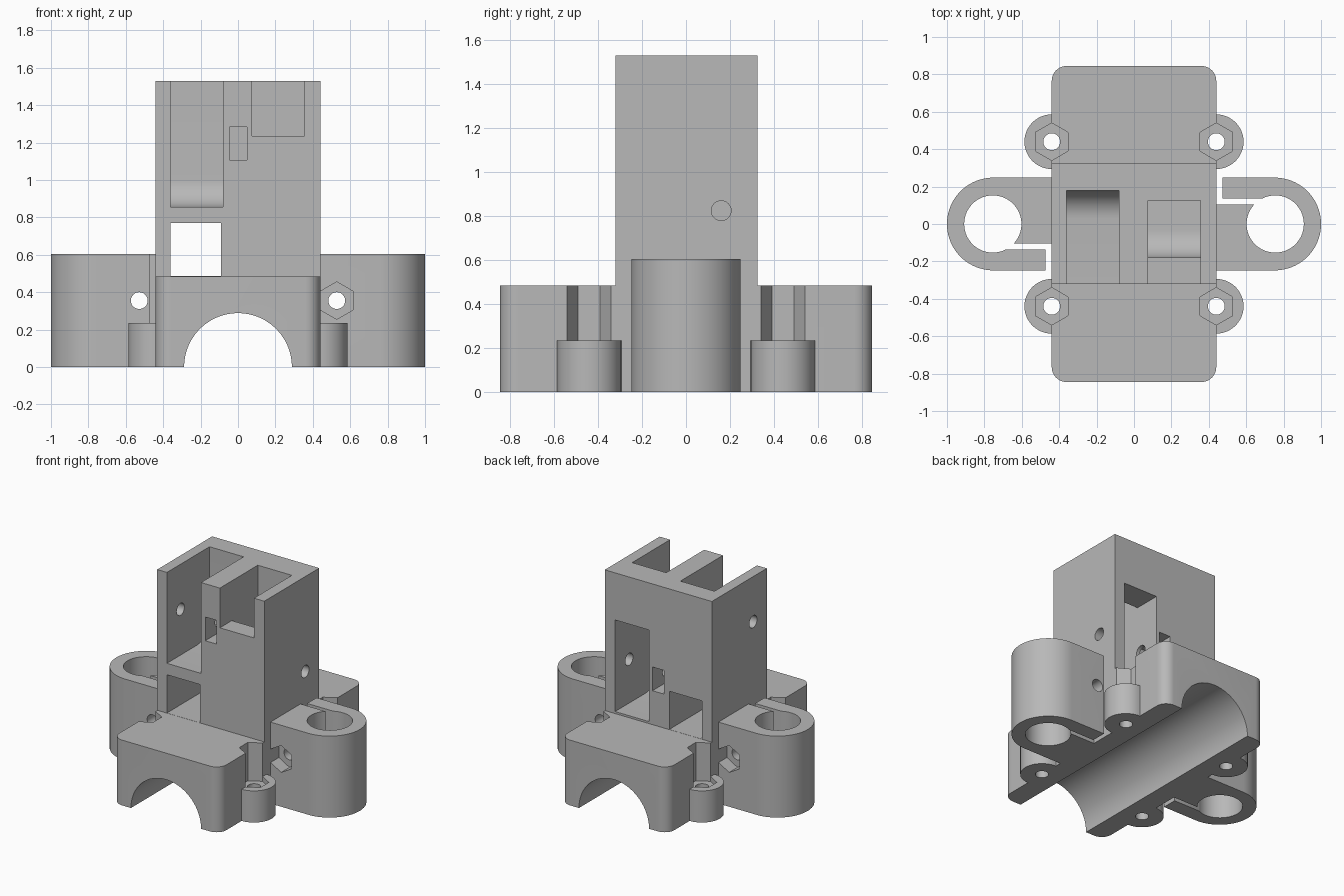
import bpy, bmesh
from math import pi, sin, cos, radians
from mathutils import Vector

cube = bpy.data.objects.get("Cube")
if cube:
    bpy.data.objects.remove(cube, do_unlink=True)

grey = bpy.data.materials.new("plain grey")
grey.use_nodes = True
colour = (0.48, 0.48, 0.48, 1)
grey.diffuse_color = colour
grey.node_tree.nodes["Principled BSDF"].inputs["Base Color"].default_value = colour


def arc(u, v, r, start, end, n):
    return [(u + r * cos(radians(start + (end - start) * i / n)),
             v + r * sin(radians(start + (end - start) * i / n))) for i in range(n + 1)]


def circle(u, v, r, n=64, start=0):
    return arc(u, v, r, start, start + 360, n)[:-1]


def hexagon(u, v):
    return circle(u, v, 0.1, 6, 30)


def rect(u0, u1, v0, v1):
    return [(u0, v0), (u1, v0), (u1, v1), (u0, v1)]


def prism(name, profile, axis, lo, hi):
    """Extrude a 2D profile along an axis."""
    place = {"x": lambda u, v, w: (w, u, v),
             "y": lambda u, v, w: (u, w, v),
             "z": lambda u, v, w: (u, v, w)}[axis]
    bm = bmesh.new()
    face = bm.faces.new([bm.verts.new(place(u, v, lo)) for u, v in profile])
    out = bmesh.ops.extrude_face_region(bm, geom=[face])
    verts = [g for g in out["geom"] if isinstance(g, bmesh.types.BMVert)]
    bmesh.ops.translate(bm, verts=verts, vec=Vector(place(0, 0, hi - lo)))
    bmesh.ops.recalc_face_normals(bm, faces=bm.faces)
    mesh = bpy.data.meshes.new(name)
    bm.to_mesh(mesh)
    bm.free()
    mesh.materials.append(grey)
    ob = bpy.data.objects.new(name, mesh)
    bpy.context.collection.objects.link(ob)
    return ob


def combine(target, tool, operation="DIFFERENCE"):
    """Apply a boolean and discard the tool."""
    mod = target.modifiers.new("cut", "BOOLEAN")
    mod.operation = operation
    mod.solver = "EXACT"
    mod.object = tool
    bpy.context.view_layer.objects.active = target
    bpy.ops.object.modifier_apply(modifier=mod.name)
    bpy.data.objects.remove(tool, do_unlink=True)


def turned(profile, s):
    return [(s * u, s * v) for u, v in profile]


def span(a, b, s):
    return min(a * s, b * s), max(a * s, b * s)


# Saddle base with rounded corners, and the tower on it
outline = []
for sx, sy, a in ((1, 1, 0), (-1, 1, 90), (-1, -1, 180), (1, -1, 270)):
    outline += arc(sx * 0.36, sy * 0.765, 0.08, a, a + 90, 10)
bracket = prism("rod_bracket", outline, "z", 0, 0.485)
combine(bracket, prism("tower", rect(-0.44, 0.44, -0.32, 0.325), "z", 0.2, 1.53), "UNION")

# Split clamps, one the half-turn copy of the other
for s in (1, -1):
    stadium = arc(0.752, 0, 0.248, -90, 90, 40) + [(0.38, 0.248), (0.38, -0.248)]
    clamp = prism("clamp", turned(stadium, s), "z", 0, 0.605)
    combine(clamp, prism("bore", turned(circle(0.755, 0, 0.153), s), "z", -0.1, 0.8))
    combine(clamp, prism("slit", turned(rect(0.3, 0.72, 0.105, 0.137), s), "z", -0.1, 0.8))
    combine(clamp, prism("gap", turned(rect(0.3, 0.472, 0.12, 0.4), s), "z", -0.1, 0.8))
    combine(bracket, clamp, "UNION")

# Screw ears at the four sides
corners = [(x, y) for x in (-0.44, 0.44) for y in (-0.44, 0.44)]
for x, y in corners:
    combine(bracket, prism("ear", circle(x, y, 0.146, 48), "z", 0, 0.235), "UNION")
for x, y in corners:
    combine(bracket, prism("nut_seat", hexagon(x, y), "z", 0.2, 0.55))
    combine(bracket, prism("screw_hole", circle(x, y, 0.045, 32), "z", -0.1, 0.4))

# Half-round channel through the underside
combine(bracket, prism("channel", circle(0, 0, 0.288, 96), "y", -1, 1))

# Front pocket with a curved floor, open at the top
front_pocket = [(-0.4, 0.855)] + arc(0.03, 1.005, 0.15, -90, 0, 12) + [(0.18, 1.6), (-0.4, 1.6)]
combine(bracket, prism("front_pocket", front_pocket, "x", -0.36, -0.08))

# Rear pocket with a shaft to the top and a notch in the front
rear_pocket = ([(0.4, 0.5)] + arc(-0.03, 0.65, 0.15, 270, 180, 12)
               + [(-0.18, 1.235), (-0.4, 1.235), (-0.4, 1.6),
                  (0.125, 1.6), (0.125, 1.18), (0.4, 1.18)])
combine(bracket, prism("rear_pocket", rear_pocket, "x", 0.075, 0.355))

# Passage through the foot of the tower
combine(bracket, prism("passage", rect(-0.36, -0.09, 0.486, 0.77), "y", -0.5, 0.5))

# Side screws into nut slots, front and rear
for s, z in ((-1, 1.195), (1, 0.825)):
    combine(bracket, prism("nut_slot", rect(-0.045, 0.048, z - 0.088, z + 0.088), "y",
                           *span(0.07, 0.5, s)))
    combine(bracket, prism("side_hole", circle(s * 0.16, z, 0.045, 32), "x",
                           *span(0, 0.6, s)))

# Clamp screws with nut seats on the outer side
for s in (1, -1):
    combine(bracket, prism("clamp_hole", circle(s * 0.528, 0.355, 0.045, 32), "y", -0.4, 0.4))
    combine(bracket, prism("clamp_nut", hexagon(s * 0.528, 0.355), "y",
                           *span(-0.4, -0.15, s)))

bpy.ops.object.select_all(action="DESELECT")
bracket.select_set(True)
bpy.context.view_layer.objects.active = bracket
bpy.ops.object.shade_smooth_by_angle(angle=radians(30))
